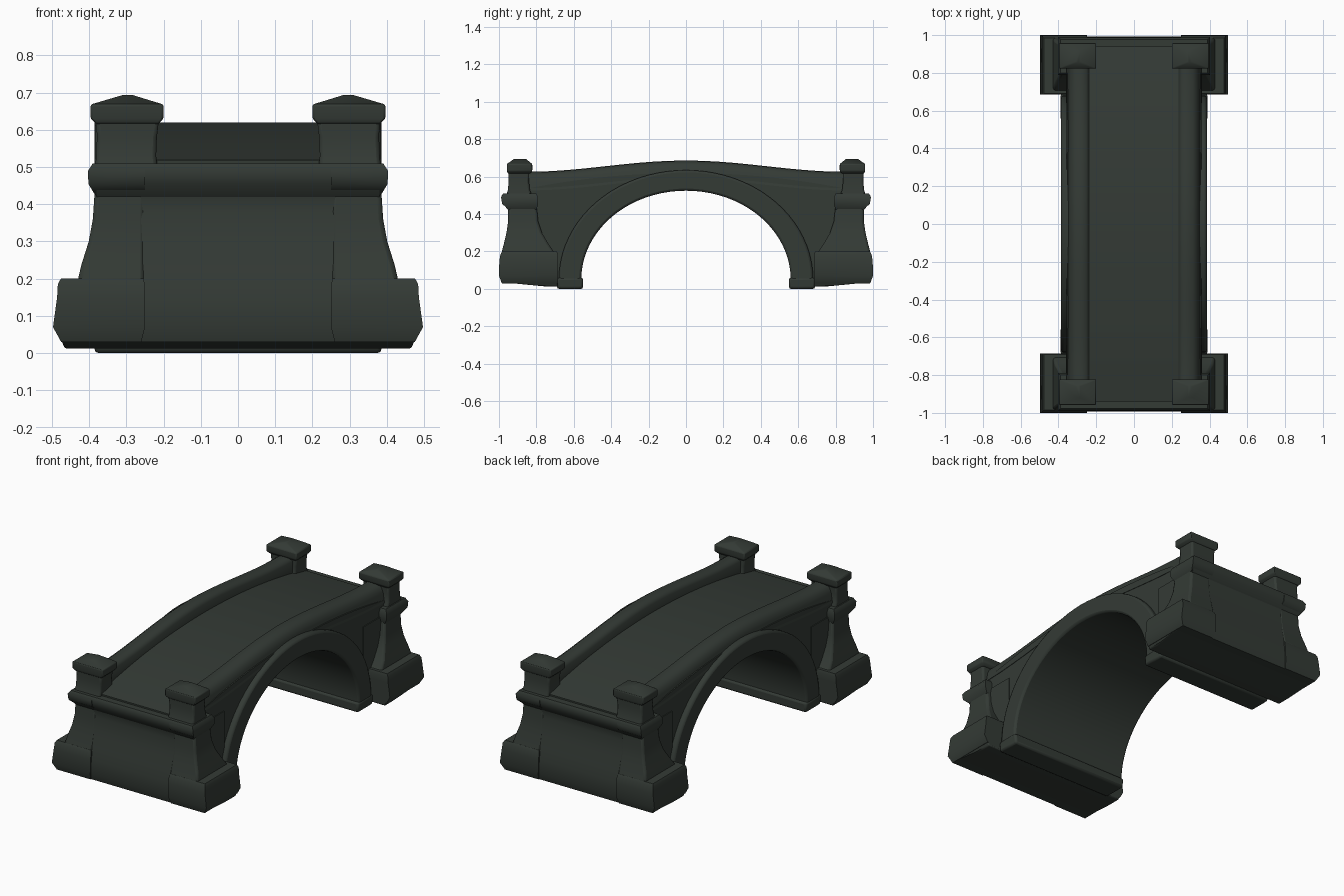
import bpy, bmesh
from math import sin, cos, pi, sqrt, radians

cube = bpy.data.objects.get("Cube")
if cube:
    bpy.data.objects.remove(cube, do_unlink=True)

stone = bpy.data.materials.new("dark mossy stone")
stone.use_nodes = True
COLOUR = (0.034, 0.043, 0.036, 1)
stone.diffuse_color = COLOUR
bsdf = stone.node_tree.nodes["Principled BSDF"]
bsdf.inputs["Base Color"].default_value = COLOUR
bsdf.inputs["Roughness"].default_value = 0.9


def loft(name, rings, bevel=0.0, angle=40):
    """Skin a row of equal cross-sections and close both ends."""
    bm = bmesh.new()
    loops = [[bm.verts.new(p) for p in ring] for ring in rings]
    for a, b in zip(loops, loops[1:]):
        for i in range(len(a)):
            j = (i + 1) % len(a)
            bm.faces.new((a[i], a[j], b[j], b[i]))
    bm.faces.new(loops[0])
    bm.faces.new(loops[-1])
    bmesh.ops.recalc_face_normals(bm, faces=bm.faces)
    mesh = bpy.data.meshes.new(name)
    bm.to_mesh(mesh)
    bm.free()
    mesh.materials.append(stone)
    ob = bpy.data.objects.new(name, mesh)
    bpy.context.collection.objects.link(ob)
    if bevel:
        mod = ob.modifiers.new("worn edges", "BEVEL")
        mod.width, mod.segments = bevel, 2
        mod.limit_method = "ANGLE"
        mod.angle_limit = radians(40)
    bpy.ops.object.select_all(action="DESELECT")
    ob.select_set(True)
    bpy.context.view_layer.objects.active = ob
    bpy.ops.object.shade_smooth_by_angle(angle=radians(angle))


def rect(x0, x1, y0, y1, z):
    return [(x0, y0, z), (x1, y0, z), (x1, y1, z), (x0, y1, z)]


def tower(name, levels, sx=1, sy=1, bevel=0.0, angle=50):
    """Stack rectangles given as (z, x0, x1, y0, y1), mirrored by sign."""
    loft(name, [rect(sx * a, sx * b, sy * c, sy * d, z)
                for z, a, b, c, d in levels], bevel, angle)


def deck_z(y):
    return 0.62 - 0.115 * y * y


def rail_z(y):
    return 0.656 + 0.03 * cos(pi * y / 0.86)


# Walls and walkway above the arch
arch = [-0.62 * cos(pi * i / 40) for i in range(41)]
body = []
for y in [-0.94, -0.8, -0.7] + arch + [0.7, 0.8, 0.94]:
    low = 0.05 + 0.53 * sqrt(max(0, 1 - (y / 0.62) ** 2))
    body.append([(-0.355, y, low), (0.355, y, low),
                 (0.355, y, deck_z(y)), (-0.355, y, deck_z(y))])
loft("walkway_and_walls", body)

# Vault with a raised ring on each face, kept below the walkway in between
W, IN = 0.386, 0.3
vault = []


def vault_ring(yi, zi, yo, zo):
    ym, zm = (yi + yo) / 2, (zi + zo) / 2
    vault.append([(-W, yi, zi), (W, yi, zi), (W, yo, zo), (IN, yo, zo),
                  (IN, ym, zm), (-IN, ym, zm), (-IN, yo, zo), (-W, yo, zo)])


vault_ring(-0.56, 0, -0.68, 0)
for i in range(41):
    t = pi * i / 40
    vault_ring(-0.56 * cos(t), 0.05 + 0.475 * sin(t),
               -0.68 * cos(t), 0.05 + 0.585 * sin(t))
vault_ring(0.56, 0, 0.68, 0)
loft("arch_vault", vault, 0.012)

# Rounded parapets that follow the walkway
section = [(0.235, -0.1), (0.237, -0.02), (0.252, -0.003), (0.28, 0),
           (0.312, -0.004), (0.335, -0.02), (0.345, -0.045), (0.358, -0.1)]
for side, sx in (("left", 1), ("right", -1)):
    rings = []
    for i in range(29):
        y = -0.86 + 1.72 * i / 28
        rings.append([(sx * x, y, rail_z(y) + dz) for x, dz in section])
    loft("parapet_" + side, rings, angle=60)

for end, sy in (("front", -1), ("back", 1)):
    # Foot of the vault
    tower("vault_foot_" + end,
          [(0, -0.385, 0.385, 0.55, 0.69), (0.06, -0.39, 0.39, 0.55, 0.69)],
          1, sy, 0.012)
    # Flared end wall between the corner piers
    tower("end_wall_" + end,
          [(z, -0.36, 0.36, 0.64, y) for z, y in
           ((0.03, 0.98), (0.07, 0.993), (0.15, 0.99), (0.22, 0.976),
            (0.3, 0.958), (0.38, 0.948), (0.42, 0.95), (0.46, 0.965))], 1, sy)
    # Wide plinth under the end, its underside rising outwards
    tower("plinth_" + end,
          [(0.012, -0.465, 0.465, 0.685, 0.74),
           (0.035, -0.475, 0.475, 0.685, 0.98),
           (0.07, -0.495, 0.495, 0.685, 0.992),
           (0.13, -0.483, 0.483, 0.685, 0.985),
           (0.16, -0.48, 0.48, 0.685, 0.975)], 1, sy, 0.006)
    # Ledge at the edge of the walkway
    tower("end_ledge_" + end,
          [(0.42, -0.38, 0.38, 0.86, 0.95), (0.455, -0.38, 0.38, 0.86, 0.978),
           (0.495, -0.38, 0.38, 0.86, 0.987), (0.51, -0.38, 0.38, 0.86, 0.978)],
          1, sy)
    for side, sx in (("left", 1), ("right", -1)):
        tag = "_" + end + "_" + side
        # Corner block of the plinth
        tower("corner_block" + tag,
              [(0.03, 0.26, 0.475, 0.685, 0.985), (0.07, 0.25, 0.497, 0.685, 1),
               (0.15, 0.25, 0.486, 0.685, 0.998),
               (0.185, 0.25, 0.484, 0.685, 0.992),
               (0.2, 0.255, 0.476, 0.69, 0.984)], sx, sy)
        # Flared pier
        tower("pier" + tag,
              [(0.19, 0.25, 0.432, 0.7, 0.987), (0.24, 0.25, 0.42, 0.735, 0.974),
               (0.3, 0.25, 0.401, 0.77, 0.96), (0.36, 0.25, 0.39, 0.79, 0.951),
               (0.45, 0.25, 0.384, 0.8, 0.95)], sx, sy, 0.012)
        # Band around the pier
        tower("pier_band" + tag,
              [(0.425, 0.25, 0.384, 0.8, 0.95), (0.455, 0.25, 0.402, 0.79, 0.983),
               (0.49, 0.25, 0.403, 0.79, 0.989), (0.51, 0.25, 0.39, 0.8, 0.978)],
              sx, sy)
        # Post and its peaked cap
        tower("post" + tag,
              [(0.49, 0.215, 0.385, 0.82, 0.965), (0.53, 0.22, 0.381, 0.835, 0.952),
               (0.58, 0.218, 0.379, 0.84, 0.948), (0.63, 0.212, 0.381, 0.838, 0.95)],
              sx, sy, 0.01)
        tower("post_cap" + tag,
              [(0.615, 0.215, 0.38, 0.835, 0.95), (0.63, 0.2, 0.396, 0.822, 0.958),
               (0.668, 0.2, 0.396, 0.822, 0.958), (0.694, 0.285, 0.308, 0.855, 0.92)],
              sx, sy, 0.005)
